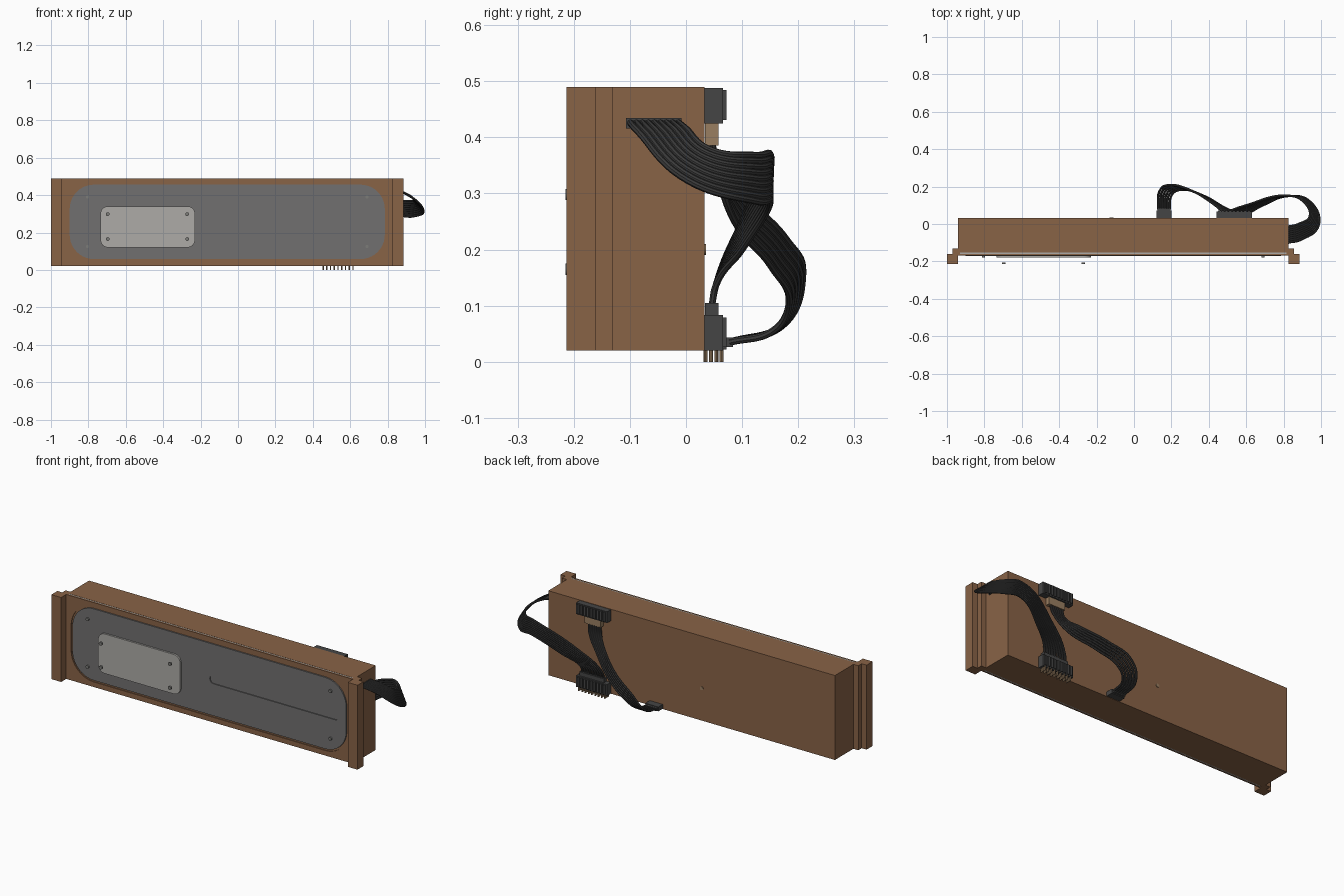
import bpy, bmesh, math
from mathutils import Matrix, Vector

if "Cube" in bpy.data.objects:
    bpy.data.objects.remove(bpy.data.objects["Cube"])


def mat(name, r, g, b):
    m = bpy.data.materials.new(name)
    m.diffuse_color = (r, g, b, 1)
    m.use_nodes = True
    m.node_tree.nodes["Principled BSDF"].inputs["Base Color"].default_value = m.diffuse_color
    return m


BROWN = mat("brown_casing", 0.25, 0.125, 0.062)
GREY = mat("grey_panel", 0.165, 0.16, 0.16)
LIGHT = mat("light_grey_plate", 0.42, 0.41, 0.39)
DARK = mat("dark_connector", 0.06, 0.06, 0.06)
WIRE = mat("black_wire", 0.042, 0.042, 0.042)
TAN = mat("tan_pins", 0.32, 0.21, 0.12)
STEEL = mat("steel_screw", 0.2, 0.2, 0.19)


def finish(name, bm, m):
    me = bpy.data.meshes.new(name)
    bmesh.ops.recalc_face_normals(bm, faces=bm.faces[:])
    bm.to_mesh(me)
    bm.free()
    me.materials.append(m)
    ob = bpy.data.objects.new(name, me)
    bpy.context.collection.objects.link(ob)
    return ob


def boxes(name, m, *spans):
    """Each span is (x0, x1, y0, y1, z0, z1)."""
    bm = bmesh.new()
    for x0, x1, y0, y1, z0, z1 in spans:
        mx = Matrix.Translation(((x0 + x1) / 2, (y0 + y1) / 2, (z0 + z1) / 2))
        mx = mx @ Matrix.Diagonal((x1 - x0, y1 - y0, z1 - z0, 1))
        bmesh.ops.create_cube(bm, size=1, matrix=mx)
    return finish(name, bm, m)


def cylinders(name, m, centres, r, depth, axis, seg=12):
    bm = bmesh.new()
    rot = Matrix.Rotation(math.pi / 2, 4, 'X') if axis == 'Y' else Matrix()
    for c in centres:
        bmesh.ops.create_cone(bm, cap_ends=True, segments=seg, radius1=r, radius2=r,
                              depth=depth, matrix=Matrix.Translation(c) @ rot)
    ob = finish(name, bm, m)
    smooth(ob)
    return ob


def smooth(ob):
    bpy.ops.object.select_all(action='DESELECT')
    ob.select_set(True)
    bpy.context.view_layer.objects.active = ob
    bpy.ops.object.shade_smooth_by_angle(angle=math.radians(35))


def rounded(x0, x1, z0, z1, r, n=10):
    if r == 0:
        return [(x0, z0), (x1, z0), (x1, z1), (x0, z1)]
    pts = []
    for cx, cz, a in ((x1 - r, z1 - r, 0), (x0 + r, z1 - r, 90),
                      (x0 + r, z0 + r, 180), (x1 - r, z0 + r, 270)):
        for i in range(n + 1):
            t = math.radians(a + 90 * i / n)
            pts.append((cx + r * math.cos(t), cz + r * math.sin(t)))
    return pts


def convert(name, cu, m):
    cu.materials.append(m)
    ob = bpy.data.objects.new(name, cu)
    bpy.context.collection.objects.link(ob)
    bpy.ops.object.select_all(action='DESELECT')
    ob.select_set(True)
    bpy.context.view_layer.objects.active = ob
    return ob


def plate(name, m, y0, y1, *outlines):
    """Flat front plate; later outlines cut holes in the first."""
    cu = bpy.data.curves.new(name, 'CURVE')
    cu.dimensions, cu.fill_mode, cu.extrude = '2D', 'BOTH', (y1 - y0) / 2
    for pts in outlines:
        s = cu.splines.new('POLY')
        s.points.add(len(pts) - 1)
        for p, (x, z) in zip(s.points, pts):
            p.co = (x, z, 0, 1)
        s.use_cyclic_u = True
    ob = convert(name, cu, m)
    ob.rotation_euler = (math.pi / 2, 0, 0)
    ob.location.y = (y0 + y1) / 2
    bpy.ops.object.convert(target='MESH')
    smooth(bpy.context.object)


def ribbon(name, count, radius, path):
    """path(t) gives the points of one wire, t running 0..1 across the ribbon."""
    cu = bpy.data.curves.new(name, 'CURVE')
    cu.dimensions, cu.bevel_depth, cu.bevel_resolution = '3D', radius, 2
    cu.resolution_u, cu.use_fill_caps = 10, True
    for i in range(count):
        pts = path(i / (count - 1))
        s = cu.splines.new('BEZIER')
        s.bezier_points.add(len(pts) - 1)
        for p, co in zip(s.bezier_points, pts):
            p.co = co
            p.handle_left_type = p.handle_right_type = 'AUTO'
    convert(name, cu, WIRE)
    bpy.ops.object.convert(target='MESH')
    smooth(bpy.context.object)


# casing, with stepped rails at both ends
X0, X1, Z0, Z1 = -0.94, 0.825, 0.02, 0.49
boxes("casing", BROWN, (X0, X1, -0.152, 0.033, Z0, Z1))
boxes("backing_sheet", LIGHT, (X0, X1, -0.16, -0.152, Z0 + .001, Z1 - .001))
profile = [(-0.01, -0.13), (0.03, -0.13), (0.03, -0.16), (0.06, -0.16), (0.06, -0.213), (0, -0.213), (0, -0.168), (-0.01, -0.168)]
for side, edge, sgn in (("left", X0, -1), ("right", X1, 1)):
    bm = bmesh.new()
    f = bm.faces.new([bm.verts.new((edge + sgn * x, y, Z0)) for x, y in profile])
    ext = bmesh.ops.extrude_face_region(bm, geom=[f])
    bmesh.ops.translate(bm, vec=(0, 0, Z1 - Z0),
                        verts=[v for v in ext["geom"] if isinstance(v, bmesh.types.BMVert)])
    finish(side + "_rail", bm, BROWN)

# front frame and rounded panel with its slot
opening = rounded(-0.91, 0.795, 0.048, 0.466, 0.14)
slot = rounded(-0.055, 0.74, 0.236, 0.284, 0.0239)
plate("front_frame", BROWN, -0.168, -0.16, rounded(X0, X1, Z0, Z1, 0), opening)
plate("panel_rim", BROWN, -0.163, -0.158, opening)
plate("front_panel", GREY, -0.17, -0.163, rounded(-0.9, 0.785, 0.058, 0.456, 0.13), slot)
plate("slot_floor", GREY, -0.165, -0.161, rounded(-0.06, 0.745, 0.23, 0.29, 0.029))
plate("cover_plate", LIGHT, -0.18, -0.17, rounded(-0.735, -0.23, 0.12, 0.34, 0.04))
cylinders("panel_screws", STEEL, [(x, -0.173, z) for x in (-0.805, 0.69) for z in (0.125, 0.39)],
          0.009, 0.01, 'Y')
cylinders("cover_screws", STEEL, [(x, -0.21, z) for x in (-0.697, -0.272) for z in (0.165, 0.298)],
          0.01, 0.01, 'Y')

# connectors on the back
ribs = [0.455 + 0.02 * i for i in range(9)]
for name, z0, z1 in (("lower", 0.02, 0.083), ("upper", 0.425, 0.488)):
    boxes(name + "_connector", DARK, (0.44, 0.63, 0.033, 0.066, z0, z1),
          *[(x - .006, x + .006, 0.066, 0.072, z0 + .006, z1 - .004) for x in ribs])
boxes("lower_connector_neck", DARK, (0.465, 0.615, 0.034, 0.058, 0.083, 0.105))
boxes("upper_connector_neck", TAN, (0.485, 0.585, 0.034, 0.058, 0.385, 0.425))
boxes("small_connector", DARK, (0.12, 0.2, 0.033, 0.072, 0.022, 0.046),
      (0.125, 0.195, 0.072, 0.084, 0.026, 0.043))
cylinders("pins", TAN, [(x, 0.035 + 0.0095 * j, 0.012) for x in ribs for j in range(4)],
          0.0035, 0.024, 'Z', 8)
cylinders("back_stud", TAN, [(-0.12, 0.033, 0.2)], 0.01, 0.006, 'Y')
boxes("cable_outlet", DARK, (X1 - .005, X1 + .003, -0.107, -0.008, 0.416, 0.434))

# ribbon from the side outlet round to the lower connector
ribbon("side_cable", 9, 0.0062, lambda t: [
    (0.82, -0.1 + .085 * t, 0.427),
    (0.89 - .01 * t, -0.085 + .085 * t, 0.41 + .005 * t),
    (0.99 - .05 * t, 0.005 + .04 * t, 0.322 + .055 * t),
    (0.935 - .035 * t, 0.125, 0.286 + .082 * t),
    (0.84, 0.15, 0.286 + .084 * t),
    (0.69 - .09 * t, 0.1, 0.2 + .05 * t),
    (0.61 - .13 * t, 0.053, 0.135),
    (0.605 - .13 * t, 0.046, 0.1)])

# ribbon from the upper connector down to the small connector
ribbon("back_cable", 6, 0.0065, lambda t: [
    (0.495 + .07 * t, 0.046, 0.39),
    (0.485 + .07 * t, 0.056, 0.34),
    (0.425 + .06 * t, 0.107 - .02 * t, 0.29 - .04 * t),
    (0.31 + .06 * t, 0.177 - .025 * t, 0.22 - .05 * t),
    (0.19 + .06 * t, 0.208 - .025 * t, 0.15 - .05 * t),
    (0.135 + .065 * t, 0.172 - .02 * t, 0.065 - .012 * t),
    (0.129 + .062 * t, 0.078, 0.035)])
